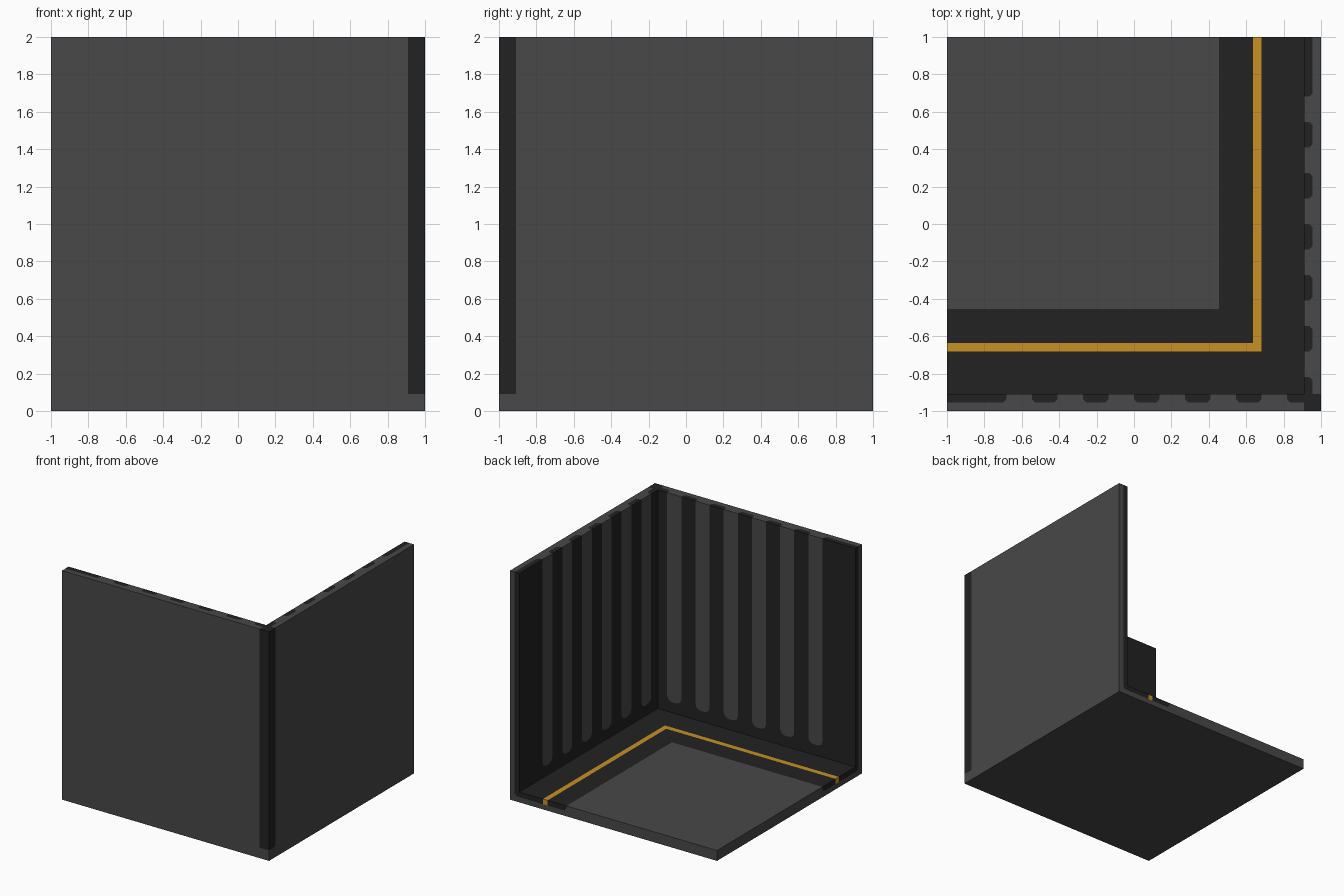
import bpy, bmesh
from mathutils import Vector

if "Cube" in bpy.data.objects:
    bpy.data.objects.remove(bpy.data.objects["Cube"])

V = 2 / 44          # grid unit; all sizes below are in these units from the outer corner
K = 0.4             # small corner cut of the inlaid panels


def material(name, rgb):
    m = bpy.data.materials.new(name)
    m.diffuse_color = (*rgb, 1)
    m.use_nodes = True
    m.node_tree.nodes["Principled BSDF"].inputs["Base Color"].default_value = m.diffuse_color
    return m


GREY = material("mid grey", (0.065, 0.065, 0.065))
DARK = material("dark grey", (0.0157, 0.0157, 0.0157))
AMBER = material("amber", (0.58, 0.28, 0.017))


def inside(p):
    """True inside the whole floor-and-two-walls solid."""
    return (abs(p.x) < 1 and abs(p.y) < 1 and 0 < p.z < 2 and
            (p.x > 1 - 2 * V or p.y < -1 + 2 * V or p.z < 2 * V))


def loft(rings):
    """Closed solid through a list of matching rings (grid units)."""
    bm = bmesh.new()
    vs = [[bm.verts.new((x * V - 1, y * V - 1, z * V)) for x, y, z in r] for r in rings]
    n = len(vs[0])
    bm.faces.new(vs[0])
    bm.faces.new(vs[-1])
    for a, b in zip(vs, vs[1:]):
        for i in range(n):
            j = (i + 1) % n
            bm.faces.new((a[i], a[j], b[j], b[i]))
    return bm


def upright(poly, z0, z1):
    return [[(x, y, z) for x, y in poly] for z in (z0, z1)]


def along_y(poly, y0, y1):
    return [[(x, y, z) for x, z in poly] for y in (y0, y1)]


def swept(profile):
    """Sweep a (distance from outer wall, height) profile round the corner."""
    return [[(0, d, z) for d, z in profile],
            [(44 - d, d, z) for d, z in profile],
            [(44 - d, 44, z) for d, z in profile]]


def part(name, mat, solids, mirror=False):
    mesh = bpy.data.meshes.new(name)
    out = bmesh.new()
    for rings in solids:
        if mirror:      # front wall -> right wall, across the diagonal
            rings = [[(44 - y, 44 - x, z) for x, y, z in r] for r in rings]
        bm = loft(rings)
        bmesh.ops.recalc_face_normals(bm, faces=bm.faces)
        bm.normal_update()
        # drop faces buried between neighbouring parts
        hidden = [f for f in bm.faces
                  if inside(f.calc_center_median() + f.normal * 0.002)]
        bmesh.ops.delete(bm, geom=hidden, context='FACES')
        tmp = bpy.data.meshes.new("tmp")
        bm.to_mesh(tmp)
        bm.free()
        out.from_mesh(tmp)
        bpy.data.meshes.remove(tmp)
    out.to_mesh(mesh)
    out.free()
    mesh.materials.append(mat)
    obj = bpy.data.objects.new(name, mesh)
    bpy.context.collection.objects.link(obj)


def rect(x0, y0, x1, y1):
    return [(x0, y0), (x1, y0), (x1, y1), (x0, y1)]


# Floor: grey slab, dark border and amber stripe, swept round the corner
part("floor_slab", GREY, [
    swept([(0, 0), (12, 0), (12, 2 - K), (12 - K, 1), (1 + K, 1), (1, 1 + K), (1, 2), (0, 2)]),
    upright(rect(0, 12, 32, 44), 0, 2)])
part("floor_border", DARK, [
    swept([(1, 1 + K), (1 + K, 1), (7, 1), (7, 2), (2, 2), (1, 2)]),
    swept([(8, 1), (12 - K, 1), (12, 2 - K), (12, 2), (8, 2)])])
part("floor_stripe", AMBER, [swept(rect(7, 1, 8, 2))])

# Wall layout: grey slots between dark panels
slots = [(a, a + 3) for a in range(7, 40, 6)]
panels = [(0, 7)] + [(a, a + 3) for a in range(10, 37, 6)] + [(40, 42)]

# Grey wall cross-section, notched for the dark panels
wall_plan = [(0, 0), (42, 0), (42, 1)]
for a, b in reversed(slots):
    wall_plan += [(b + K, 1), (b, 1 + K), (b, 2), (a, 2), (a, 1 + K), (a - K, 1)]
wall_plan.append((0, 1))


def slot_foot(a, b):
    """Rounded lower end of a slot, from right to left."""
    return [(b, 5), (b - 0.3, 4.3), (b - 1, 4), (a + 1, 4), (a + 0.3, 4.3), (a, 5)]


def panel_plan(a, b):
    left = [(a, 2), (a, 1 + K), (a + K, 1)] if a > 0 else [(a, 2), (a, 1)]
    right = [(b - K, 1), (b, 1 + K), (b, 2)] if b < 42 else [(b, 1), (b, 2)]
    return left + right


# Dark lower band with the slot feet cut out
band = [(0, 2), (42, 2), (42, 5)]
for a, b in reversed(slots):
    band += slot_foot(a, b)
band.append((0, 5))

for side, flip in (("front", False), ("right", True)):
    part(side + "_wall", GREY,
         [upright(wall_plan, 5, 44), upright(rect(0, 0, 42, 1), 2, 5)]
         + [along_y(slot_foot(a, b), 1, 2) for a, b in slots], flip)
    part(side + "_wall_panels", DARK,
         [upright(panel_plan(a, b), 5, 44) for a, b in panels]
         + [along_y(band, 1, 2)], flip)

# Dark post where the two walls meet
part("corner_post", DARK, [upright(rect(42, 0, 44, 2), 2, 44)])
